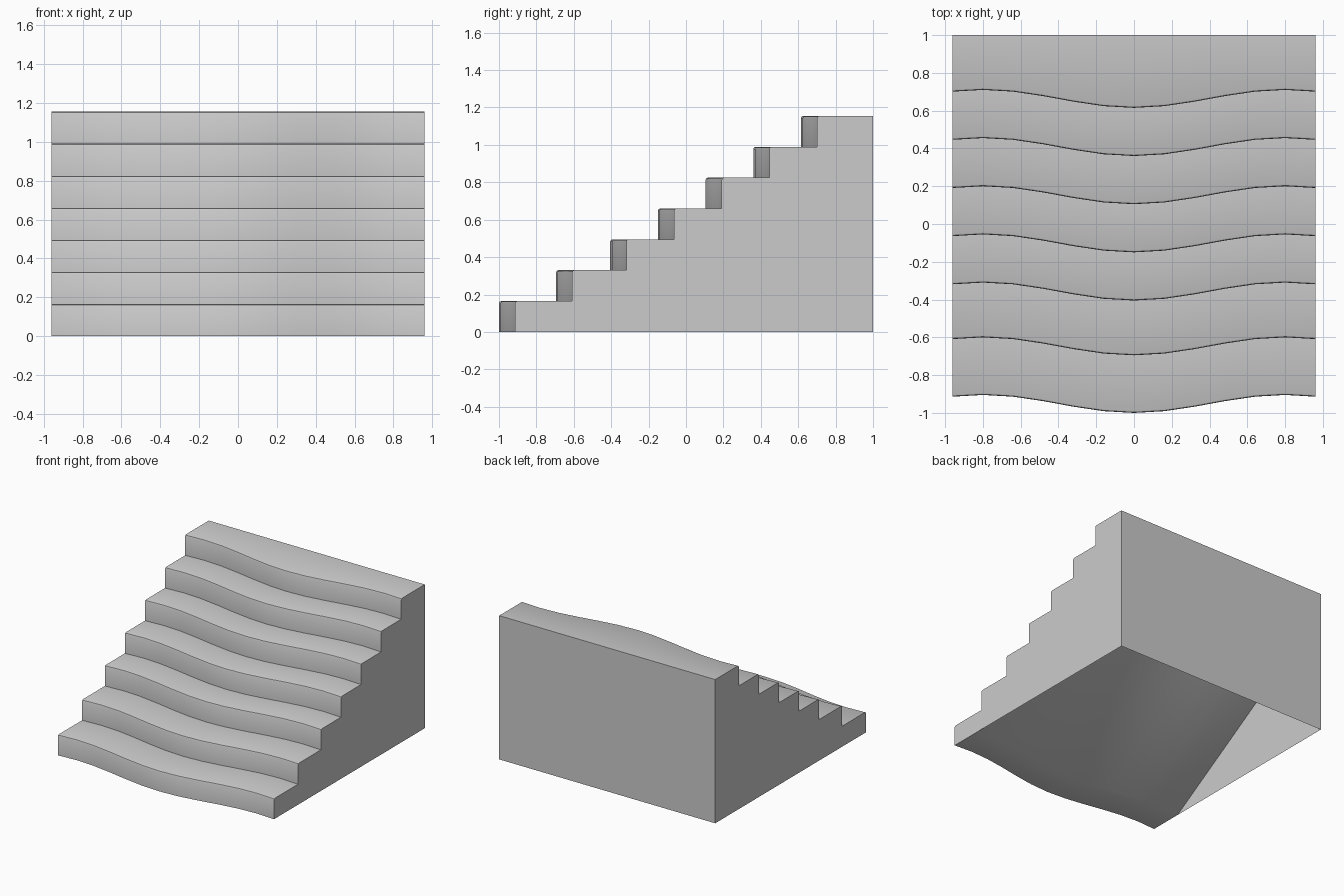
import bpy, bmesh, math

if "Cube" in bpy.data.objects:
    bpy.data.objects.remove(bpy.data.objects["Cube"])

HALF_W, BACK, RISE = 0.96, 1.0, 0.165
FRONTS = [-1.0, -0.695, -0.405, -0.15, 0.105, 0.36, 0.615]   # riser positions at x = 0
XS = [-HALF_W + 0.16 * i for i in range(13)]
SLOPE, SOFFIT_Y, BEV = 0.617, -0.73, 0.012


def wave(x):
    return 0.0475 * (1 - math.cos(math.pi * x / 0.8))


def soffit_top(x):
    return (BACK - SOFFIT_Y - wave(x)) * SLOPE


def section(x):
    # stepped outline in y, z with softened nosings and a sloping underside
    w = wave(x)
    pts = []
    for i, f in enumerate(FRONTS):
        y, top = f + w, (i + 1) * RISE
        pts += [(y, i * RISE), (y, top - BEV),
                (y + BEV * 0.3, top - BEV * 0.3), (y + BEV, top)]
    pts += [(BACK, len(FRONTS) * RISE), (BACK, soffit_top(x)), (SOFFIT_Y + w, 0)]
    return [(x, y, z) for y, z in pts]


def make(name, build):
    bm = bmesh.new()
    build(bm)
    mesh = bpy.data.meshes.new(name)
    bm.to_mesh(mesh)
    bm.free()
    ob = bpy.data.objects.new(name, mesh)
    bpy.context.collection.objects.link(ob)
    return ob


# Wavy flight of steps
def build_steps(bm):
    rings = [[bm.verts.new(p) for p in section(x)] for x in XS]
    n = len(rings[0])
    for a, b in zip(rings, rings[1:]):
        for i in range(n):
            j = (i + 1) % n
            bm.faces.new((a[i], b[i], b[j], a[j]))
    bm.faces.new(rings[0])
    bm.faces.new(rings[-1][::-1])
    bmesh.ops.recalc_face_normals(bm, faces=bm.faces[:])


steps = make("wavy_steps", build_steps)
bpy.context.view_layer.objects.active = steps
steps.select_set(True)
bpy.ops.object.shade_smooth_by_angle(angle=math.radians(35))


# Thin side panels filling the space under the slope
def side_builder(s):
    def build(bm):
        x = s * HALF_W
        pts = [(x, SOFFIT_Y + wave(x), 0), (x, BACK, 0), (x, BACK, soffit_top(x))]
        bm.faces.new([bm.verts.new(p) for p in pts[::s]])
    return build


make("right_side_panel", side_builder(1))
make("left_side_panel", side_builder(-1))


# Back panel below the steps; the base stays open
def build_back(bm):
    cols = [(bm.verts.new((x, BACK, 0)), bm.verts.new((x, BACK, soffit_top(x)))) for x in XS]
    for a, b in zip(cols, cols[1:]):
        bm.faces.new((a[0], a[1], b[1], b[0]))


make("back_panel", build_back)
